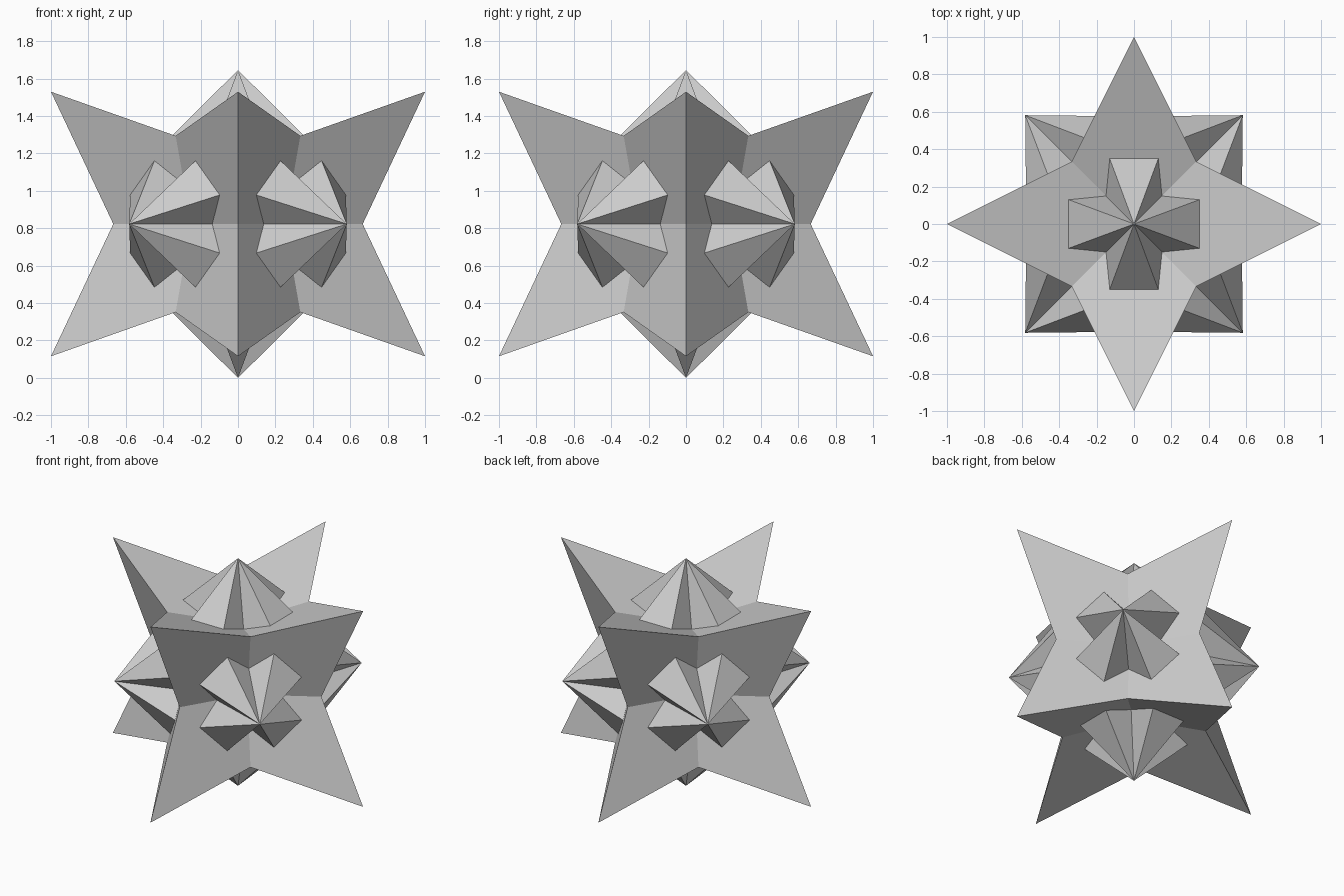
import bpy, bmesh
from math import pi, sqrt
from mathutils import Matrix, Vector

if "Cube" in bpy.data.objects:
    bpy.data.objects.remove(bpy.data.objects["Cube"])

CZ = 0.8225          # centre height
A = 1 / sqrt(2)      # half edge of the enclosing cube (turned 45 degrees about z)

# Six rotations carrying the +z cube face to each face
tilt = lambda a: Matrix.Rotation(a, 3, Vector((1, 1, 0)))
FRAMES = [Matrix.Identity(3), tilt(pi)]
FRAMES += [Matrix.Rotation(k * pi / 2, 3, 'Z') @ tilt(pi / 2) for k in range(4)]


def make_object(name, polys):
    bm = bmesh.new()
    for poly in polys:
        bm.faces.new([bm.verts.new(p) for p in poly])
    bmesh.ops.remove_doubles(bm, verts=bm.verts, dist=0.0005)
    bmesh.ops.recalc_face_normals(bm, faces=bm.faces)
    me = bpy.data.meshes.new(name)
    bm.to_mesh(me)
    bm.free()
    ob = bpy.data.objects.new(name, me)
    ob.location.z = CZ
    bpy.context.collection.objects.link(ob)
    return ob


def four_fold(points):
    """Repeat one quarter's points around z."""
    return [[Matrix.Rotation(k * pi / 2, 3, 'Z') @ Vector(p) for p in points] for k in range(4)]


# Eight-pointed star body: four kites form the dished face of each cube side
m = A * 2 / 3
kites = four_fold([(0, 0, A / 2), (1 / 3, -1 / 3, m), (1, 0, A), (1 / 3, 1 / 3, m)])
make_object("star_body", [[f @ p for p in kite] for f in FRAMES for kite in kites])

# Cross-shaped spike rising out of each dish
apex = Vector((0, 0, CZ))
rim = []
for quarter in four_fold([(0.35, -0.13, 0.476), (0.35, 0.13, 0.476), (0.15, 0.15, 0.406)]):
    rim += [apex + (p - apex) * 1.005 for p in quarter]
n = len(rim)
spike = [[apex, rim[i], rim[(i + 1) % n]] for i in range(n)]
base = Vector((0, 0, 0.34))
spike += [[base, rim[(i + 1) % n], rim[i]] for i in range(n)]
for i, f in enumerate(FRAMES):
    make_object(f"cross_spike_{i + 1}", [[f @ p for p in tri] for tri in spike])
